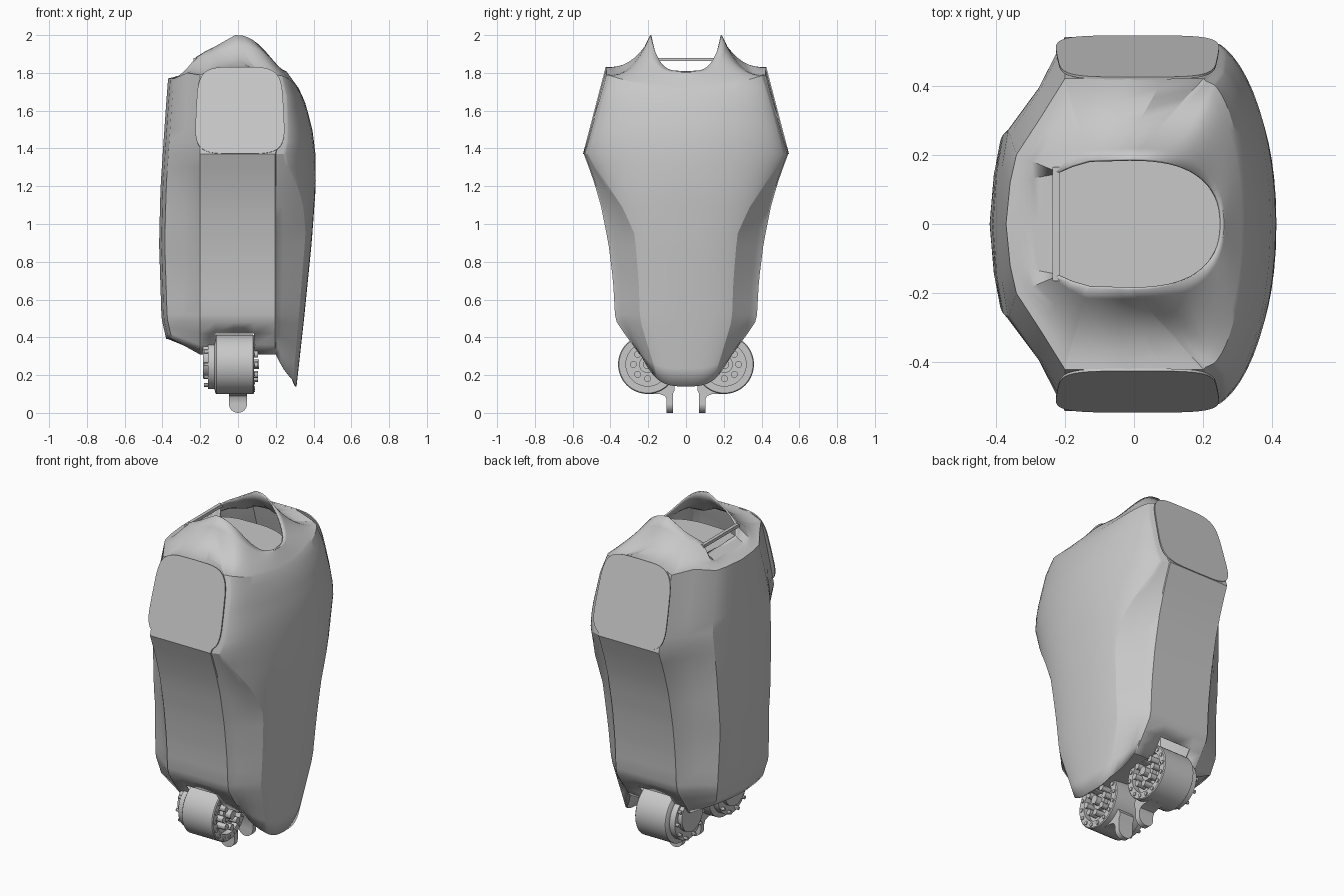
import bpy, bmesh, math
from mathutils import Matrix, Vector

cube = bpy.data.objects.get("Cube")
if cube:
    bpy.data.objects.remove(cube)

grey = bpy.data.materials.new("light_grey")
grey.use_nodes = True
colour = (0.58, 0.58, 0.58, 1)
grey.diffuse_color = colour
grey.node_tree.nodes["Principled BSDF"].inputs["Base Color"].default_value = colour


def finish(name, bm, angle=30):
    mesh = bpy.data.meshes.new(name)
    bm.to_mesh(mesh)
    bm.free()
    mesh.materials.append(grey)
    ob = bpy.data.objects.new(name, mesh)
    bpy.context.collection.objects.link(ob)
    bpy.ops.object.select_all(action='DESELECT')
    ob.select_set(True)
    bpy.context.view_layer.objects.active = ob
    bpy.ops.object.shade_smooth_by_angle(angle=math.radians(angle))
    return ob


def profile(points, z):
    # straight interpolation along a list of (height, value)
    for (z0, v0), (z1, v1) in zip(points, points[1:]):
        if z <= z1:
            return v0 + (v1 - v0) * (z - z0) / (z1 - z0)
    return points[-1][1]


def prism(name, outline, offset):
    # extrude an outline of 3D points
    bm = bmesh.new()
    face = bm.faces.new([bm.verts.new(p) for p in outline])
    moved = bmesh.ops.extrude_face_region(bm, geom=[face])["geom"]
    verts = [v for v in moved if isinstance(v, bmesh.types.BMVert)]
    bmesh.ops.translate(bm, verts=verts, vec=offset)
    bmesh.ops.recalc_face_normals(bm, faces=bm.faces)
    return finish(name, bm)


# ---- torso shell: sections driven by width, front and back profiles ----
WIDTH = [(.31, .24), (.42, .32), (.48, .36), (.52, .37), (.7, .38), (.9, .405),
         (1.1, .445), (1.25, .49), (1.37, .535), (1.83, .415)]
FRONT = [(.31, .31), (.5, .35), (.9, .39), (1.2, .412), (1.37, .41),
         (1.5, .395), (1.7, .355), (1.83, .32)]
BACK = [(.31, -.38), (.5, -.405), (.9, -.418), (1.2, -.41), (1.5, -.39), (1.83, -.37)]
BACK_EDGE = [(.31, .22), (.5, .24), (.8, .23), (1.25, .26), (1.45, .27), (1.83, .2)]
SEAM = [(.31, .2), (1.37, .2), (1.45, .222), (1.7, .228), (1.83, .205)]
CREASE = [(.31, .62), (.5, .66), (.95, .66), (1.1, .77), (1.2, .87), (1.3, .95), (1.37, .97)]
ROUNDNESS = [(.31, 2.3), (1.1, 2.3), (1.37, 1.95), (1.83, 1.95)]
PLATE, BEVEL = 12, 4
ARC = PLATE + BEVEL
TOP, SHOULDER, HEM = 1.83, 1.37, .5


def oval(v, power):
    return max(1 - v ** power, 0) ** (1 / power)


def section(level):
    w, xf, xb, xs = (profile(p, level) for p in (WIDTH, FRONT, BACK, SEAM))
    r, yb, power = (profile(p, level) for p in (CREASE, BACK_EDGE, ROUNDNESS))
    up = max(0, (level - SHOULDER) / (TOP - SHOULDER)) ** 2
    down = max(0, (HEM - level) / .19)
    half = []
    # curved chest plate, then a flat bevel to the side seam
    for i in range(ARC + 1):
        if i <= PLATE:
            v = r * math.sin(math.pi / 2 * i / PLATE) ** .87
            x = oval(v, power)
        else:
            t = (i - PLATE) / BEVEL
            v, x = r + (1 - r) * t, oval(r, power) * (1 - t)
        z = level - up * (.04 + .07 * (1 - v * v)) - .17 * down * (1 - v ** 3.2)
        half.append(Vector((xs + (xf - xs) * x, w * v, z)))
    # side panel, standing slightly proud
    for x in (xs - .003, .085, -.02, -.12, -.2):
        bend = (x / .2) ** 4
        half.append(Vector((x, w + .006, level - .04 * up * bend)))
    # back: dented flank, rounded edge, gently bowed centre
    dent = .015 * math.exp(-((level - 1.2) / .22) ** 2)
    rise = .08 * down - .06 * up
    half += [Vector((-.203, w, level - .04 * up)),
             Vector(((xb - .17) / 2 + dent, (w + yb) / 2 - dent, level + rise / 2)),
             Vector((xb + .03, yb, level + rise)),
             Vector((xb + .012, yb * .6, level + rise)),
             Vector((xb, 0, level + rise))]
    return half


def collar():
    half = []
    for i in range(ARC + 1):
        s = math.sin(math.pi / 2 * i / ARC) ** .87
        half.append(Vector((-.01 + .265 * oval(s, 2.3), .19 * s, 1.81 + .19 * s ** 4)))
    for t in (0, .25, .5, .75, 1):
        half.append(Vector((-.015 - .115 * t, .19 - .005 * t, 2 - .065 * t)))
    half += [Vector(p) for p in ((-.133, .184, 1.934), (-.18, .17, 1.91),
                                 (-.22, .15, 1.885), (-.222, .145, 1.815), (-.222, 0, 1.81))]
    return half


levels = [.31, .36, .42, .48, .52] + [.6 + .07 * i for i in range(11)]
levels += [SHOULDER] + [SHOULDER + .46 * i / 7 for i in range(1, 8)]
rows = [section(z) for z in levels]
shoulder_line, neck = rows[-1], collar()
for k in range(1, 9):
    e = k / 8
    row = []
    for a, b in zip(shoulder_line, neck):
        p = a.lerp(b, e)
        p.z = a.z + (b.z - a.z) * e ** (1 + 1.5 * (b.y / .19) ** 6)
        row.append(p)
    rows.append(row)


def full_ring(half):
    return half + [Vector((p.x, -p.y, p.z)) for p in reversed(half[1:-1])]


bm = bmesh.new()
rings = [[bm.verts.new(p) for p in full_ring(r)] for r in rows]
for a, b in zip(rings, rings[1:]):
    for j in range(len(a)):
        k = (j + 1) % len(a)
        corners = (a[j], a[k], b[k], b[j])
        # leave notches in the hem for the actuators
        notch = all(abs(v.co.x) < .13 and abs(v.co.y) > .15 and v.co.z < .43 for v in corners)
        if not notch:
            bm.faces.new(corners)
shell = finish("torso_shell", bm, 25)
solid = shell.modifiers.new("thickness", 'SOLIDIFY')
solid.thickness, solid.offset = .008, -1

# closing plates inside the neck and the hem
prism("neck_floor", [(p.x * 1.02, p.y * 1.02, 1.805) for p in full_ring(neck)], (0, 0, -.01))
prism("hem_floor", [(p.x * .97, p.y * .97, max(p.z, .32)) for p in full_ring(rows[0])],
      (0, 0, .01))

# handle bar behind the neck
prism("neck_bar", [(-.235, -.165, 1.862), (-.215, -.165, 1.862),
                   (-.215, .165, 1.862), (-.235, .165, 1.862)], (0, 0, .018))

# flat arm-mount plates on the shoulders
for side, label in ((1, "back"), (-1, "front")):
    outline = []
    for i in range(48):
        t = math.tau * i / 48
        c, s = math.cos(t), math.sin(t)
        u = math.copysign(abs(c) ** .45, c)
        v = math.copysign(abs(s) ** .45, s)
        z = 1.6 + .23 * v
        x = .01 + (.232 - .012 * v) * u
        outline.append((x, side * (profile(WIDTH, z) + .003), z))
    prism(label + "_shoulder_plate", outline, (0, side * .007, .002))


# ---- hip actuators ----
def lathe(name, points, y, z, steps=40):
    # revolve (x, radius) points round an axis along x
    bm = bmesh.new()
    verts = [bm.verts.new((x, r, 0)) for x, r in points]
    edges = [bm.edges.new(pair) for pair in zip(verts, verts[1:])]
    bmesh.ops.spin(bm, geom=verts + edges, axis=(1, 0, 0), cent=(0, 0, 0),
                   angle=math.tau, steps=steps, use_duplicate=False)
    bmesh.ops.remove_doubles(bm, verts=bm.verts, dist=.0005)
    bmesh.ops.recalc_face_normals(bm, faces=bm.faces)
    bmesh.ops.translate(bm, verts=bm.verts, vec=(0, y, z))
    return finish(name, bm)


def bolts(name, count, ring, radius, x0, x1, y, z):
    bm = bmesh.new()
    for i in range(count):
        t = math.tau * i / count
        place = Matrix.Translation(((x0 + x1) / 2, y + ring * math.cos(t), z + ring * math.sin(t)))
        bmesh.ops.create_cone(bm, cap_ends=True, segments=12, radius1=radius, radius2=radius,
                              depth=x1 - x0, matrix=place @ Matrix.Rotation(math.pi / 2, 4, 'Y'))
    return finish(name, bm)


HOUSING = [(-.16, 0), (-.16, .13), (-.125, .13), (-.12, .15), (-.115, .157), (.08, .157),
           (.085, .152), (.085, .115), (.05, .115), (.05, .045), (.075, .045), (.075, 0)]
for side, label in ((1, "back"), (-1, "front")):
    y, z = side * .203, .257
    lathe(label + "_actuator", HOUSING, y, z)
    bolts(label + "_rim_bolts", 16, .135, .011, .08, .09, y, z)
    bolts(label + "_hub_bolts", 8, .075, .018, .045, .105, y, z)
    bolts(label + "_hub_pin", 1, 0, .025, .07, .11, y, z)
    lathe(label + "_rear_cover", [(-.185, 0), (-.185, .1), (-.15, .1)], y, z + .025)
    bolts(label + "_rear_bolts", 10, .115, .01, -.18, -.155, y, z)

    # bracket foot with a rounded end
    foot = [(.07, .048), (.102, .048), (.102, .07), (.112, .09), (.14, .1), (.2, .1),
            (.2, .2), (.1, .2), (.06, .14), (.062, .115), (.07, .1)]
    prism(label + "_bracket", [(-.048, side * a, b) for a, b in foot], (.096, 0, 0))
    tip = [(.048 * math.cos(math.tau * i / 24), side * .07, .048 + .048 * math.sin(math.tau * i / 24))
           for i in range(24)]
    prism(label + "_foot_tip", tip, (0, side * .032, 0))
